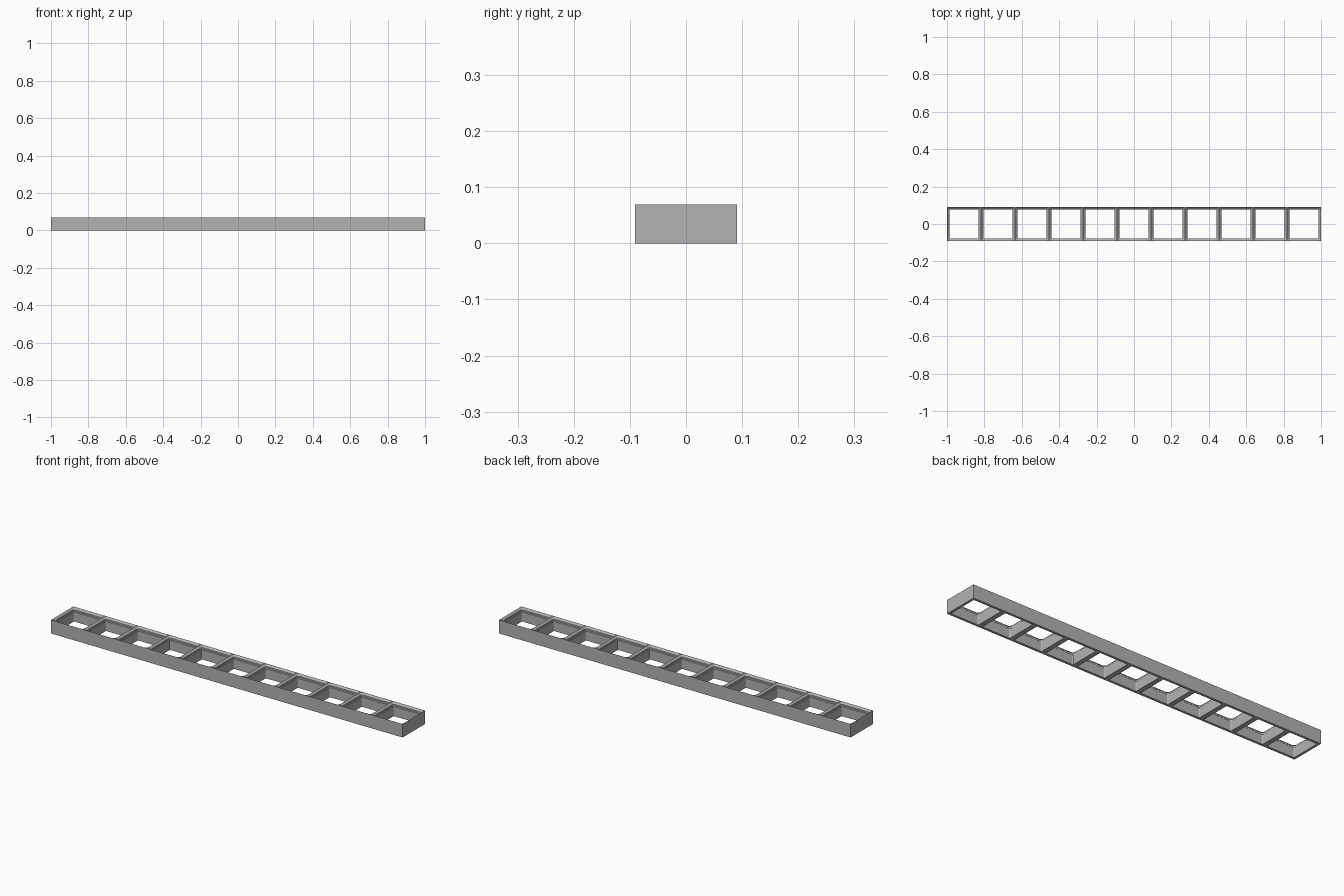
import bpy, bmesh
from math import sin, cos, pi

cube = bpy.data.objects.get("Cube")
if cube:
    bpy.data.objects.remove(cube, do_unlink=True)

CELLS = 11
PITCH = 2 / CELLS
HALF = PITCH / 2
MM = PITCH / 42
HEIGHT = 16 * MM
STEPS = 6
CORNERS = [(1, 1), (-1, 1), (-1, -1), (1, -1)]

# Pocket profile: depth below the rim, inset from the cell edge, corner radius
PROFILE = [(16, 2.85, 1.15), (4.65, 2.85, 1.15), (3.95, 2.15, 1.85),
           (2.15, 2.15, 1.85), (0, 0.02, 4)]

grey = bpy.data.materials.new("grey_plastic")
grey.use_nodes = True
colour = (0.45, 0.45, 0.45, 1)
grey.diffuse_color = colour
grey.node_tree.nodes["Principled BSDF"].inputs["Base Color"].default_value = colour

bm = bmesh.new()


def rounded_loop(cx, depth, inset, radius):
    """Ring of vertices around a rounded square, counter-clockwise."""
    r = radius * MM
    reach = HALF - inset * MM - r
    ring = []
    for k, (sx, sy) in enumerate(CORNERS):
        for i in range(STEPS + 1):
            a = (k + i / STEPS) * pi / 2
            ring.append(bm.verts.new((cx + sx * reach + r * cos(a),
                                      sy * reach + r * sin(a),
                                      HEIGHT - depth * MM)))
    return ring


def frame_face(cx, z, ring, up):
    """Flat border between the square cell outline and a pocket ring."""
    n = STEPS + 1
    outer = [bm.verts.new((cx + sx * HALF, sy * HALF, z)) for sx, sy in CORNERS]
    polys = []
    for k in range(4):
        arc = ring[k * n:(k + 1) * n]
        polys += [(outer[k], b, a) for a, b in zip(arc, arc[1:])]
        polys.append((outer[k], outer[(k + 1) % 4], ring[((k + 1) * n) % len(ring)], arc[-1]))
    for p in polys:
        bm.faces.new(p if up else p[::-1])
    return outer


for c in range(CELLS):
    cx = -1 + HALF + c * PITCH
    rings = [rounded_loop(cx, *level) for level in PROFILE]
    # Pocket walls
    for low, high in zip(rings, rings[1:]):
        for i in range(len(low)):
            j = (i + 1) % len(low)
            bm.faces.new((low[j], low[i], high[i], high[j]))
    bottom = frame_face(cx, 0, rings[0], False)
    top = frame_face(cx, HEIGHT, rings[-1], True)
    # Outer walls: front and back on each cell, ends on the last cells
    sides = [0, 2] + ([1] if c == 0 else []) + ([3] if c == CELLS - 1 else [])
    for k in sides:
        j = (k + 1) % 4
        bm.faces.new((bottom[k], bottom[j], top[j], top[k]))

bmesh.ops.remove_doubles(bm, verts=bm.verts, dist=0.00002)
bmesh.ops.recalc_face_normals(bm, faces=bm.faces)
mesh = bpy.data.meshes.new("grid_strip")
bm.to_mesh(mesh)
bm.free()
mesh.materials.append(grey)
strip = bpy.data.objects.new("grid_strip", mesh)
bpy.context.collection.objects.link(strip)
